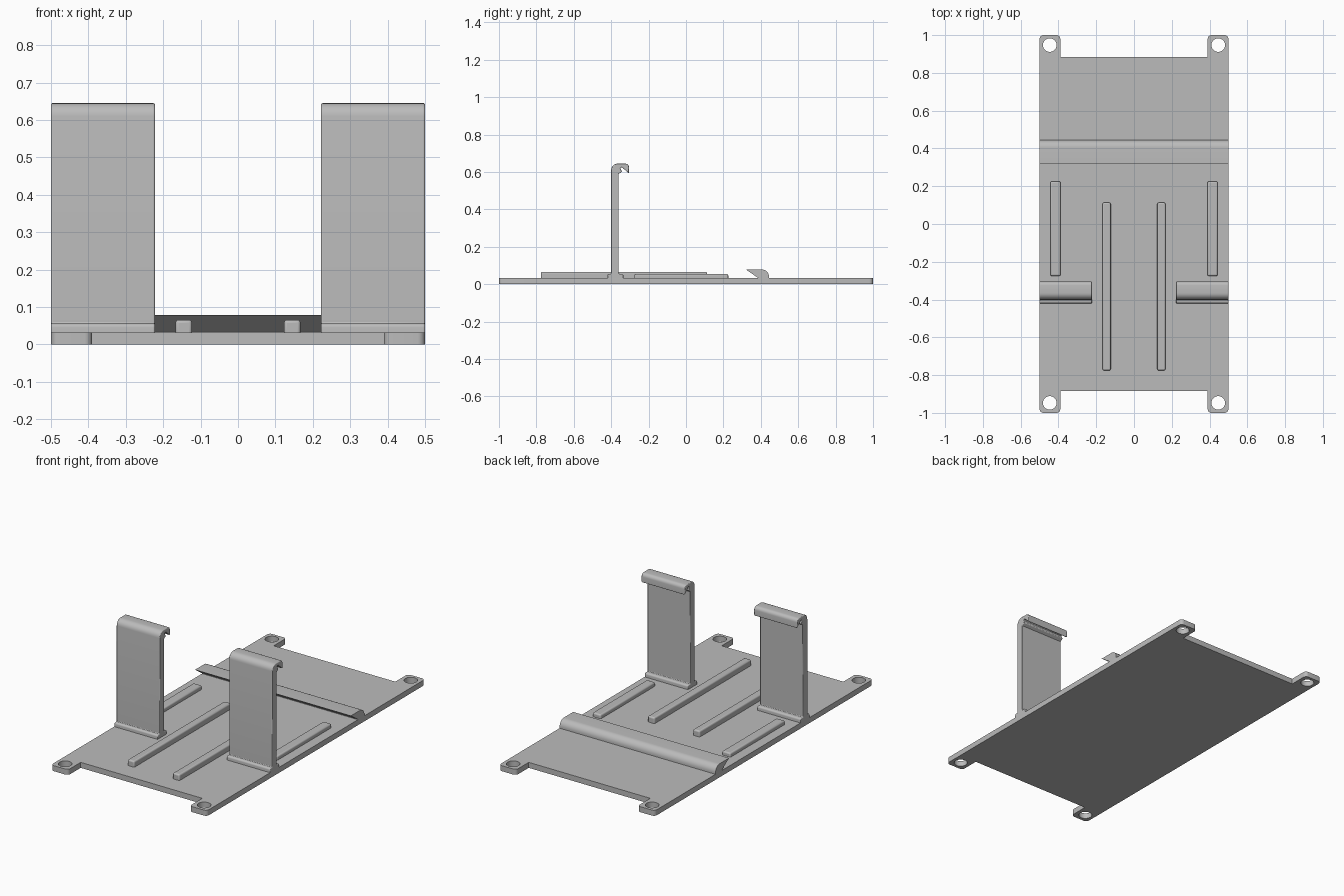
import bpy
import bmesh
from math import sin, cos, pi, radians

if "Cube" in bpy.data.objects:
    bpy.data.objects.remove(bpy.data.objects["Cube"], do_unlink=True)

grey = bpy.data.materials.new("matte grey")
grey.use_nodes = True
grey.diffuse_color = (0.5, 0.5, 0.5, 1)
grey.node_tree.nodes["Principled BSDF"].inputs["Base Color"].default_value = (0.5, 0.5, 0.5, 1)

THICK = 0.032


def add_object(name, data):
    ob = bpy.data.objects.new(name, data)
    bpy.context.collection.objects.link(ob)
    return ob


def smooth(ob):
    bpy.ops.object.select_all(action="DESELECT")
    ob.select_set(True)
    bpy.context.view_layer.objects.active = ob
    bpy.ops.object.shade_smooth_by_angle(angle=radians(35))


def arc(cx, cy, r, start, end, steps=6):
    """Points on an arc, angles in degrees."""
    angles = [radians(start + (end - start) * i / steps) for i in range(steps + 1)]
    return [(cx + r * cos(a), cy + r * sin(a)) for a in angles]


def bevel(ob, width, angle=40):
    mod = ob.modifiers.new("rounded edges", "BEVEL")
    mod.width = width
    mod.segments = 3
    mod.limit_method = "ANGLE"
    mod.angle_limit = radians(angle)


def extrude_profile(name, profile, x0, x1):
    """Sweep a (y, z) profile along x."""
    bm = bmesh.new()
    face = bm.faces.new([bm.verts.new((x0, y, z)) for y, z in profile])
    geom = bmesh.ops.extrude_face_region(bm, geom=[face])["geom"]
    verts = [v for v in geom if isinstance(v, bmesh.types.BMVert)]
    bmesh.ops.translate(bm, verts=verts, vec=(x1 - x0, 0, 0))
    bmesh.ops.recalc_face_normals(bm, faces=bm.faces)
    mesh = bpy.data.meshes.new(name)
    bm.to_mesh(mesh)
    bm.free()
    mesh.materials.append(grey)
    return add_object(name, mesh)


def add_spline(curve, points):
    spline = curve.splines.new("POLY")
    spline.points.add(len(points) - 1)
    for p, (x, y) in zip(spline.points, points):
        p.co = (x, y, 0, 1)
    spline.use_cyclic_u = True


# Base plate with four drilled corner tabs
quarter = [(0.5, 0)] + arc(0.48, 0.98, 0.02, 0, 90) + arc(0.41, 0.98, 0.02, 90, 180) + [(0.39, 0.885)]
half = quarter + [(-x, y) for x, y in reversed(quarter)]
outline = half + [(-x, -y) for x, y in half[1:-1]]
curve = bpy.data.curves.new("base plate outline", "CURVE")
curve.dimensions = "2D"
curve.fill_mode = "BOTH"
curve.extrude = THICK / 2
add_spline(curve, outline)
for sx in (-1, 1):
    for sy in (-1, 1):
        add_spline(curve, arc(sx * 0.446, sy * 0.947, 0.036, 0, 350, 35))
outline_object = add_object("base_plate_outline", curve)
depsgraph = bpy.context.evaluated_depsgraph_get()
plate_mesh = bpy.data.meshes.new_from_object(outline_object.evaluated_get(depsgraph))
bpy.data.objects.remove(outline_object, do_unlink=True)
bm = bmesh.new()
bm.from_mesh(plate_mesh)
bmesh.ops.remove_doubles(bm, verts=bm.verts, dist=0.0001)
bmesh.ops.translate(bm, verts=bm.verts, vec=(0, 0, THICK / 2))
bmesh.ops.recalc_face_normals(bm, faces=bm.faces)
bm.to_mesh(plate_mesh)
bm.free()
plate_mesh.materials.clear()
plate_mesh.materials.append(grey)
smooth(add_object("base_plate", plate_mesh))

# Overhanging ridge across the full width
ridge = [(0.385, 0.02), (0.385, 0.034), (0.32, 0.079)] + arc(0.405, 0.04, 0.039, 90, 0, 8) + [(0.444, 0.02)]
smooth(extrude_profile("rear_ridge", ridge, -0.5, 0.5))

# Upright clip: rounded foot, thin post, hooked top with a notch
clip = (
    [(-0.42, 0.02)]
    + arc(-0.41, 0.046, 0.01, 180, 90, 4)
    + [(-0.4, 0.056)]
    + arc(-0.365, 0.61, 0.035, 180, 90, 6)
    + arc(-0.325, 0.625, 0.02, 90, 0, 5)
    + [(-0.305, 0.592), (-0.343, 0.626), (-0.352, 0.622), (-0.342, 0.602), (-0.36, 0.59), (-0.36, 0.056)]
    + arc(-0.345, 0.046, 0.01, 90, 0, 4)
    + [(-0.335, 0.02)]
)

# Clips and floor ribs, mirrored left and right
for side, s in (("left", 1), ("right", -1)):
    x0, x1 = sorted((s * 0.222, s * 0.5))
    post = extrude_profile(side + "_clip", clip, x0, x1)
    bevel(post, 0.004, 60)
    smooth(post)
    for part, cx, width, y0, y1, top in (
        ("inner_rib", 0.145, 0.044, -0.775, 0.113, 0.066),
        ("outer_rib", 0.416, 0.054, -0.275, 0.226, 0.055),
    ):
        box = [(y0, 0.01), (y1, 0.01), (y1, top), (y0, top)]
        rib = extrude_profile(side + "_" + part, box, s * cx - width / 2, s * cx + width / 2)
        bevel(rib, 0.008)
        smooth(rib)
